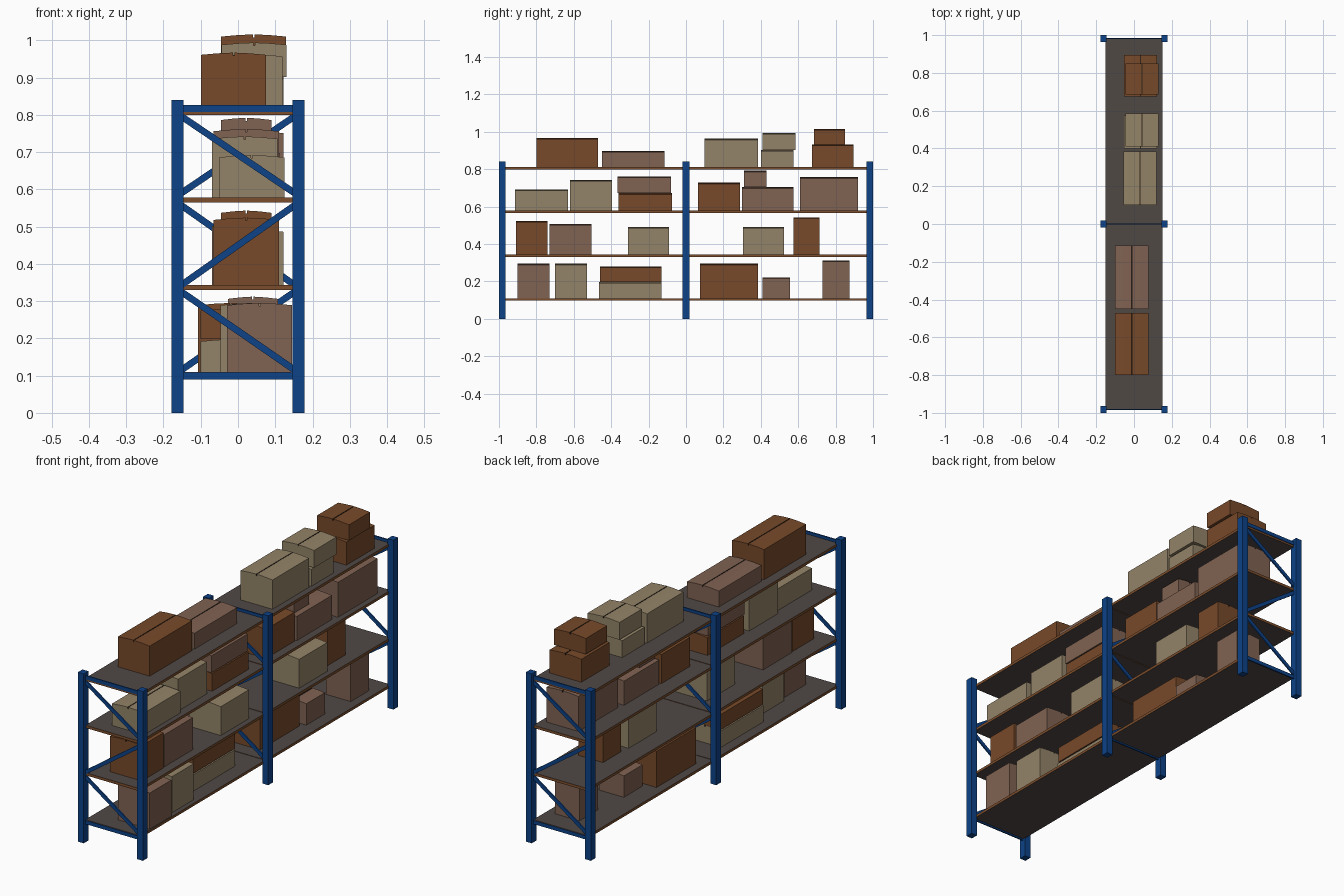
import bpy
import bmesh
import math
from mathutils import Matrix, Vector

cube = bpy.data.objects.get("Cube")
if cube:
    bpy.data.objects.remove(cube, do_unlink=True)


def material(name, rgb):
    mat = bpy.data.materials.new(name)
    mat.use_nodes = True
    mat.diffuse_color = (*rgb, 1)
    mat.node_tree.nodes["Principled BSDF"].inputs["Base Color"].default_value = (*rgb, 1)
    return mat


blue = material("blue steel", (.004, .054, .245))
grey = material("grey decking", (.08, .065, .06))
rim = material("orange brown rim", (.2, .075, .025))
brown = material("brown cardboard", (.185, .068, .023))
pink = material("dusky cardboard", (.215, .122, .084))
tan = material("tan cardboard", (.295, .23, .138))
dark = material("dark seam", (.03, .017, .01))


def finish(bm, name, *mats):
    bmesh.ops.recalc_face_normals(bm, faces=bm.faces)
    mesh = bpy.data.meshes.new(name)
    bm.to_mesh(mesh)
    bm.free()
    for mat in mats:
        mesh.materials.append(mat)
    obj = bpy.data.objects.new(name, mesh)
    bpy.context.collection.objects.link(obj)
    return obj


def box(name, centre, size, *mats, angle=0):
    bm = bmesh.new()
    turn = Matrix.Rotation(angle, 4, 'Y')
    bmesh.ops.create_cube(bm, size=1, matrix=Matrix.Translation(centre) @ turn @ Matrix.Diagonal((*size, 1)))
    if len(mats) > 1:  # side faces take the second material
        for face in bm.faces:
            face.material_index = int(abs(face.normal.z) < .5)
    return finish(bm, name, *mats)


def brace(name, y, start, end):
    run = Vector(end) - Vector(start)
    mid = (Vector(start) + Vector(end)) / 2
    box(name, (mid.x, y, mid.y), (run.length, .007, .018), blue, angle=-math.atan2(run.y, run.x))


# Upright frames: two posts, two rails and zigzag bracing
POST_X = .1625
for label, y, flip in (("front", -.982, 1), ("middle", 0, 1), ("back", .982, -1)):
    for side, s in (("left", 1), ("right", -1)):
        box(f"{label}_{side}_post", (s * POST_X, y, .42), (.032, .036, .84), blue)
    for part, z in (("top", .817), ("bottom", .099)):
        box(f"{label}_{part}_rail", (0, y, z), (.3, .007, .018), blue)
    side = -flip
    for level, (high, low) in enumerate(((.796, .59), (.557, .343), (.325, .115))):
        brace(f"{label}_brace_{level}", y, (side * .152, high), (-side * .152, low))
        side = -side

# Shelves: two bays of grey decking with a coloured edge
SHELVES = (.11, .343, .578, .812)
for level, top in enumerate(SHELVES):
    for bay, s in (("front", -1), ("back", 1)):
        box(f"{bay}_shelf_{level}", (0, s * .492, top - .0065), (.3, .98, .013), grey, rim)


def carton(mat, level, x, front, back, top, base=None):
    """Carton with slightly bowed flaps and an open seam along the lid."""
    base = SHELVES[level] if base is None else base
    half = .0675 if back - front < .15 else .0875
    right = [(half, base), (half, top - .006), (half / 2, top - .002), (.002, top), (.002, top - .008)]
    outline = right + [(-px, pz) for px, pz in reversed(right)]
    bm = bmesh.new()
    face = bm.faces.new([bm.verts.new((px, front, pz)) for px, pz in outline])
    made = bmesh.ops.extrude_face_region(bm, geom=[face])["geom"]
    for vert in made:
        if isinstance(vert, bmesh.types.BMVert):
            vert.co.y = back
    # Seam faces are dark
    for face in bm.faces:
        face.material_index = int(all(abs(v.co.x) < .003 for v in face.verts))
    bmesh.ops.translate(bm, verts=bm.verts, vec=(x, 0, 0))
    finish(bm, f"carton_shelf_{level}", mat, dark)


# Cartons on the lowest shelf
carton(pink, 0, .058, -.9, -.73, .295)
carton(tan, 0, .04, -.7, -.53, .295)
carton(tan, 0, -.013, -.465, -.13, .198)
carton(brown, 0, -.013, -.46, -.13, .28, base=.198)
carton(brown, 0, -.02, .075, .385, .295)
carton(pink, 0, .02, .41, .555, .222)
carton(pink, 0, .04, .73, .875, .312)

# Cartons on the second shelf
carton(brown, 1, .022, -.91, -.74, .524)
carton(pink, 1, .018, -.73, -.505, .508)
carton(tan, 1, .035, -.31, -.09, .492)
carton(tan, 1, .035, .305, .525, .492)
carton(brown, 1, .022, .575, .715, .543)

# Cartons on the third shelf
carton(tan, 2, .037, -.915, -.63, .692)
carton(tan, 2, .018, -.62, -.395, .742)
carton(brown, 2, .022, -.36, -.075, .672)
carton(pink, 2, .022, -.365, -.08, .762, base=.672)
carton(brown, 2, .02, .065, .29, .728)
carton(pink, 2, .025, .3, .575, .704)
carton(pink, 2, .022, .31, .43, .792, base=.704)
carton(pink, 2, .034, .61, .92, .757)

# Cartons on the top shelf
carton(brown, 3, -.012, -.8, -.47, .967)
carton(pink, 3, -.012, -.45, -.115, .897)
carton(tan, 3, .032, .1, .385, .963)
carton(tan, 3, .035, .4, .575, .902)
carton(tan, 3, .043, .41, .585, .994, base=.902)
carton(brown, 3, .035, .675, .895, .932)
carton(brown, 3, .042, .685, .85, 1.016, base=.932)
